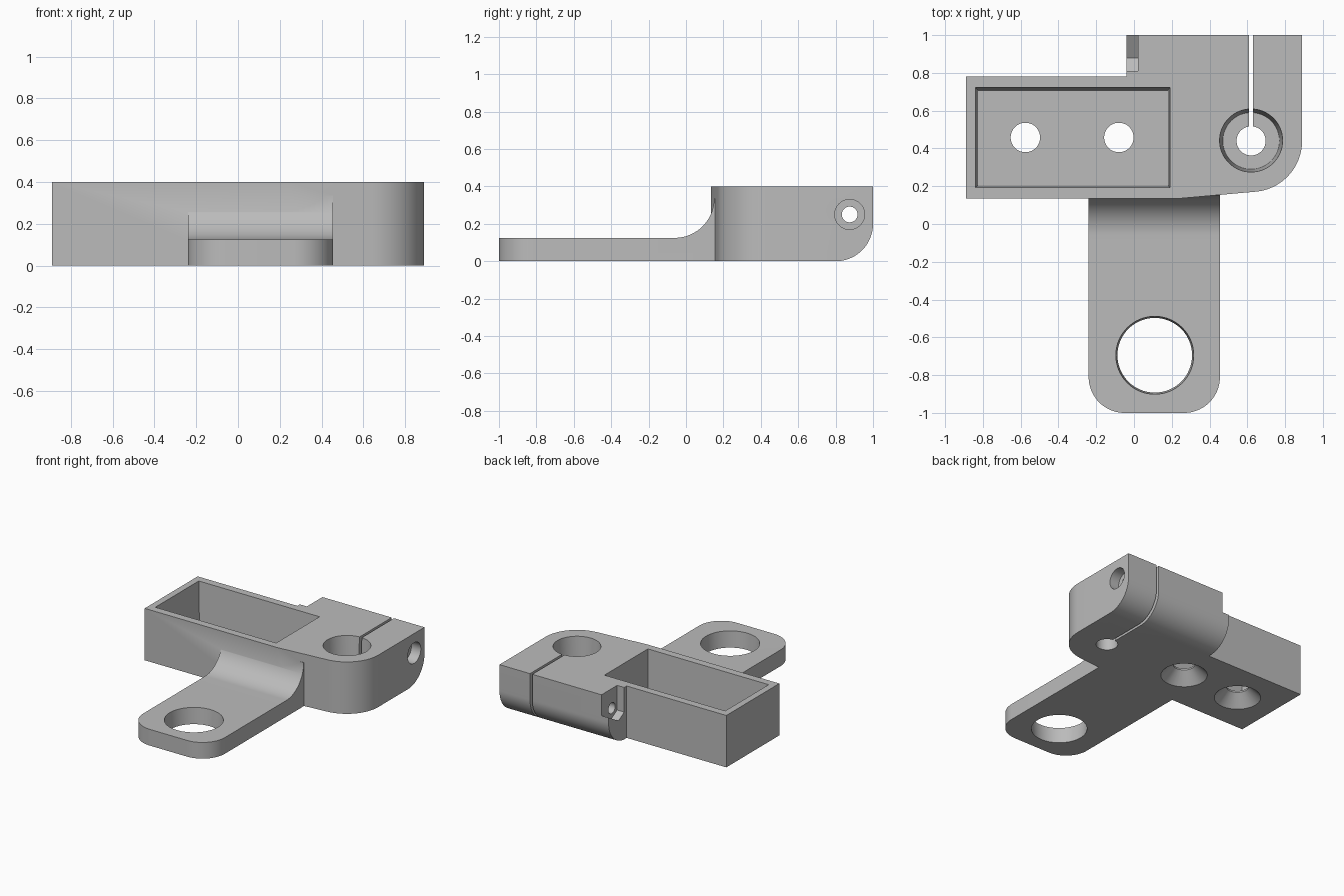
import bpy, bmesh, math
from mathutils import Vector

cube = bpy.data.objects.get("Cube")
if cube:
    bpy.data.objects.remove(cube, do_unlink=True)

grey = bpy.data.materials.new("plain_grey")
grey.use_nodes = True
COLOUR = (0.5, 0.5, 0.5, 1)
grey.diffuse_color = COLOUR
grey.node_tree.nodes["Principled BSDF"].inputs["Base Color"].default_value = COLOUR


def arc(cx, cy, r, start, end, n=24):
    """Points along an arc, angles in degrees."""
    angles = [math.radians(start + (end - start) * i / n) for i in range(n + 1)]
    return [(cx + r * math.cos(a), cy + r * math.sin(a)) for a in angles]


def circle(cx, cy, r, n=64):
    return arc(cx, cy, r, 0, 360, n)[:-1]


def rect(x0, x1, y0, y1):
    return [(x0, y0), (x1, y0), (x1, y1), (x0, y1)]


def loft(name, lower, upper, lo, hi, axis="z"):
    """Solid between two matching outlines, along z (xy outline) or x (yz outline)."""
    place = (lambda a, b, h: (a, b, h)) if axis == "z" else (lambda a, b, h: (h, a, b))
    bm = bmesh.new()
    bottom = [bm.verts.new(place(*p, lo)) for p in lower]
    top = [bm.verts.new(place(*p, hi)) for p in upper]
    bm.faces.new(bottom)
    bm.faces.new(top)
    for i in range(len(bottom)):
        j = (i + 1) % len(bottom)
        bm.faces.new((bottom[i], bottom[j], top[j], top[i]))
    bmesh.ops.recalc_face_normals(bm, faces=bm.faces)
    mesh = bpy.data.meshes.new(name)
    bm.to_mesh(mesh)
    bm.free()
    mesh.materials.append(grey)
    obj = bpy.data.objects.new(name, mesh)
    bpy.context.collection.objects.link(obj)
    return obj


def prism(name, outline, lo, hi, axis="z"):
    return loft(name, outline, outline, lo, hi, axis)


def combine(target, tool, operation):
    """Apply a boolean and discard the tool."""
    tool.hide_render = True
    bpy.context.view_layer.objects.active = target
    mod = target.modifiers.new(tool.name, "BOOLEAN")
    mod.operation, mod.solver, mod.object = operation, "EXACT", tool
    bpy.ops.object.modifier_apply(modifier=mod.name)
    bpy.data.objects.remove(tool, do_unlink=True)


def cut(target, tool):
    combine(target, tool, "DIFFERENCE")


HEIGHT, TONGUE = 0.4, 0.125
CLAMP_X, CLAMP_Y = 0.62, 0.44
BOLT_Y, BOLT_Z = 0.875, 0.25

# Main block with rounded clamp corner
outline = [(-0.89, 0.135), (0.24, 0.135)] + arc(CLAMP_X, CLAMP_Y, 0.27, -85, 0)
outline += [(0.89, 1), (-0.04, 1), (-0.04, 0.78), (-0.89, 0.78)]
bracket = prism("bracket", outline, 0, HEIGHT)

# Rounded lower back edge
round_edge = arc(0.8, 0.2, 0.2, -90, 0) + [(1.1, 0.2), (1.1, -0.1), (0.8, -0.1)]
cut(bracket, prism("edge_cutter", round_edge, -0.2, 1, "x"))

# Mounting tongue and its curved blend into the block
X0, X1, R = -0.24, 0.455, 0.19
tongue = arc(X0 + R, -1 + R, R, 180, 270) + arc(X1 - R, -1 + R, R, 270, 360)
tongue += [(X1, 0.18), (X0, 0.18)]
combine(bracket, prism("tongue", tongue, 0, TONGUE), "UNION")
blend = arc(-0.06, TONGUE + 0.21, 0.21, -90, 0) + [(0.18, 0.335), (0.18, 0.05), (-0.06, 0.05)]
combine(bracket, prism("blend", blend, X0, X1, "x"), "UNION")
cut(bracket, loft("tongue_hole", circle(0.11, -0.695, 0.197),
                  circle(0.11, -0.695, 0.207), -0.01, TONGUE + 0.01))

# Tapered rectangular pocket
cut(bracket, loft("pocket", rect(-0.825, 0.18, 0.205, 0.708),
                  rect(-0.84, 0.19, 0.193, 0.722), 0.1, HEIGHT + 0.001))

# Countersunk screw holes through the pocket floor
for x in (-0.575, -0.08):
    cut(bracket, prism("screw_hole", circle(x, 0.458, 0.078), -0.1, 0.2))
    cut(bracket, loft("countersink", circle(x, 0.458, 0.167),
                      circle(x, 0.458, 0.0775), -0.002, 0.088))

# Clamp socket, its through hole and the split
cut(bracket, loft("socket", circle(CLAMP_X, CLAMP_Y, 0.15),
                  circle(CLAMP_X, CLAMP_Y + 0.002, 0.167), 0.1, HEIGHT + 0.001))
cut(bracket, prism("socket_hole", circle(CLAMP_X, CLAMP_Y, 0.077), -0.1, 0.2))
cut(bracket, prism("split", rect(0.61, 0.63, CLAMP_Y, 1.1), -0.1, 0.5))

# Clamp bolt hole, bolt head recess and nut slot
cut(bracket, prism("bolt_hole", circle(BOLT_Y, BOLT_Z, 0.042, 48), -0.2, 1, "x"))
cut(bracket, prism("head_recess", circle(BOLT_Y, BOLT_Z, 0.08), 0.81, 1, "x"))
nut_slot = [(0.81, 0.5), (0.81, 0.21), (0.88, 0.17), (1.05, 0.268), (1.05, 0.5)]
cut(bracket, prism("nut_slot", nut_slot, -0.1, 0.02, "x"))

# Smooth curves, crisp edges
bpy.ops.object.select_all(action="DESELECT")
bracket.select_set(True)
bpy.context.view_layer.objects.active = bracket
bpy.ops.object.shade_smooth_by_angle(angle=math.radians(25))
